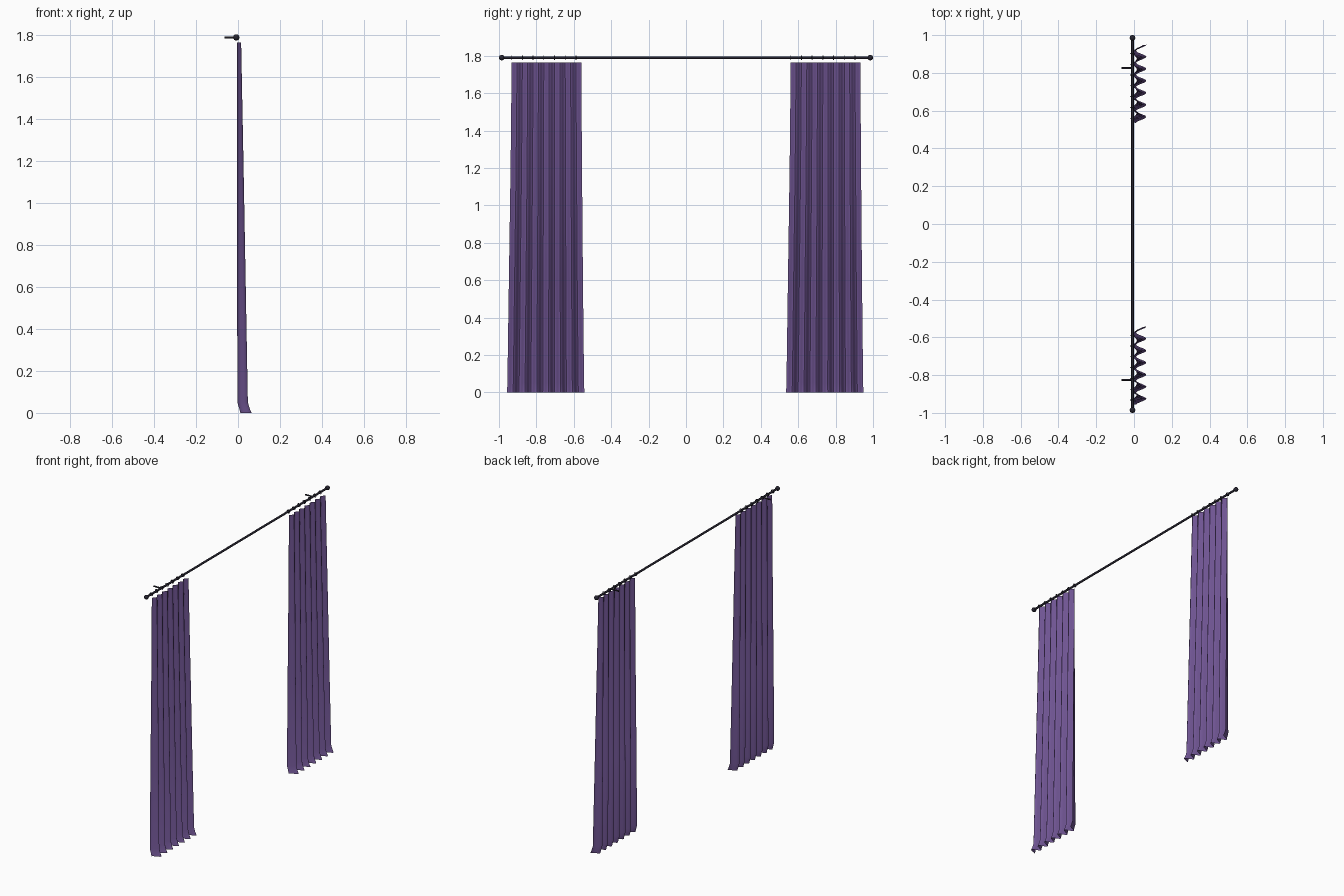
import bpy, bmesh, math
from mathutils import Vector

if "Cube" in bpy.data.objects:
    bpy.data.objects.remove(bpy.data.objects["Cube"])

def material(name, color):
    m = bpy.data.materials.new(name)
    m.diffuse_color = color
    m.use_nodes = True
    m.node_tree.nodes["Principled BSDF"].inputs["Base Color"].default_value = m.diffuse_color
    return m

PURPLE = material("purple_cloth", (0.16, 0.09, 0.29, 1))
DARK = material("dark_metal", (0.02, 0.018, 0.03, 1))
ROD_X, ROD_Z = -0.008, 1.79

def finish(name, mat):
    ob = bpy.context.object
    ob.name = name
    ob.data.materials.append(mat)
    bpy.ops.object.shade_smooth_by_angle(angle=math.radians(40))
    return ob

def bar(name, a, b, r, sides=16):
    a, b = Vector(a), Vector(b)
    bpy.ops.mesh.primitive_cylinder_add(
        vertices=sides, radius=r, depth=(b - a).length, location=(a + b) / 2,
        rotation=(b - a).to_track_quat('Z', 'Y').to_euler())
    return finish(name, DARK)

# Pleated panel: z, start y, end y, valley x, peak x (relative to panel centre)
LEVELS = [(1.765, -0.186, 0.186, -0.004, 0.015),
          (1.2, -0.192, 0.190, -0.004, 0.026),
          (0.6, -0.201, 0.195, -0.004, 0.037),
          (0.05, -0.209, 0.201, -0.003, 0.047),
          (0.02, -0.210, 0.202, 0.006, 0.056),
          (0.0, -0.211, 0.203, 0.011, 0.065)]
PLEATS, STEPS = 6.5, 10

def curtain(name, yc):
    bm = bmesh.new()
    n = int(PLEATS * STEPS)
    rows = []
    for z, y0, y1, x0, x1 in LEVELS:
        row = []
        for i in range(n + 1):
            wave = 0.5 - 0.5 * math.cos(2 * math.pi * i / STEPS)
            row.append(bm.verts.new((x0 + (x1 - x0) * wave,
                                     yc + y0 + (y1 - y0) * i / n, z)))
        rows.append(row)
    for up, lo in zip(rows, rows[1:]):
        for i in range(n):
            bm.faces.new((up[i], lo[i], lo[i + 1], up[i + 1]))
    me = bpy.data.meshes.new(name)
    bm.to_mesh(me)
    bm.free()
    ob = bpy.data.objects.new(name, me)
    bpy.context.collection.objects.link(ob)
    bpy.context.view_layer.objects.active = ob
    ob.select_set(True)
    finish(name, PURPLE)
    ob.select_set(False)

# Rod
bar("rod", (ROD_X, -0.985, ROD_Z), (ROD_X, 0.985, ROD_Z), 0.007)

for side, s in (("left", -1), ("right", 1)):
    # Ball finial and wall bracket
    bpy.ops.mesh.primitive_uv_sphere_add(segments=20, ring_count=12, radius=0.015,
                                         location=(ROD_X, s * 0.985, ROD_Z))
    finish(side + "_finial", DARK)
    bar(side + "_bracket", (-0.065, s * 0.825, ROD_Z), (ROD_X, s * 0.825, ROD_Z), 0.005)
    # Rings above the back folds
    for k in range(7):
        y = s * 0.746 - 0.186 + 0.372 * k / PLEATS
        bpy.ops.mesh.primitive_torus_add(
            major_segments=24, minor_segments=8, major_radius=0.0105, minor_radius=0.0022,
            location=(ROD_X, y, ROD_Z), rotation=(math.pi / 2, 0, 0))
        finish(f"{side}_ring_{k + 1}", DARK)
    bpy.ops.object.select_all(action='DESELECT')
    curtain(side + "_curtain", s * 0.746)
